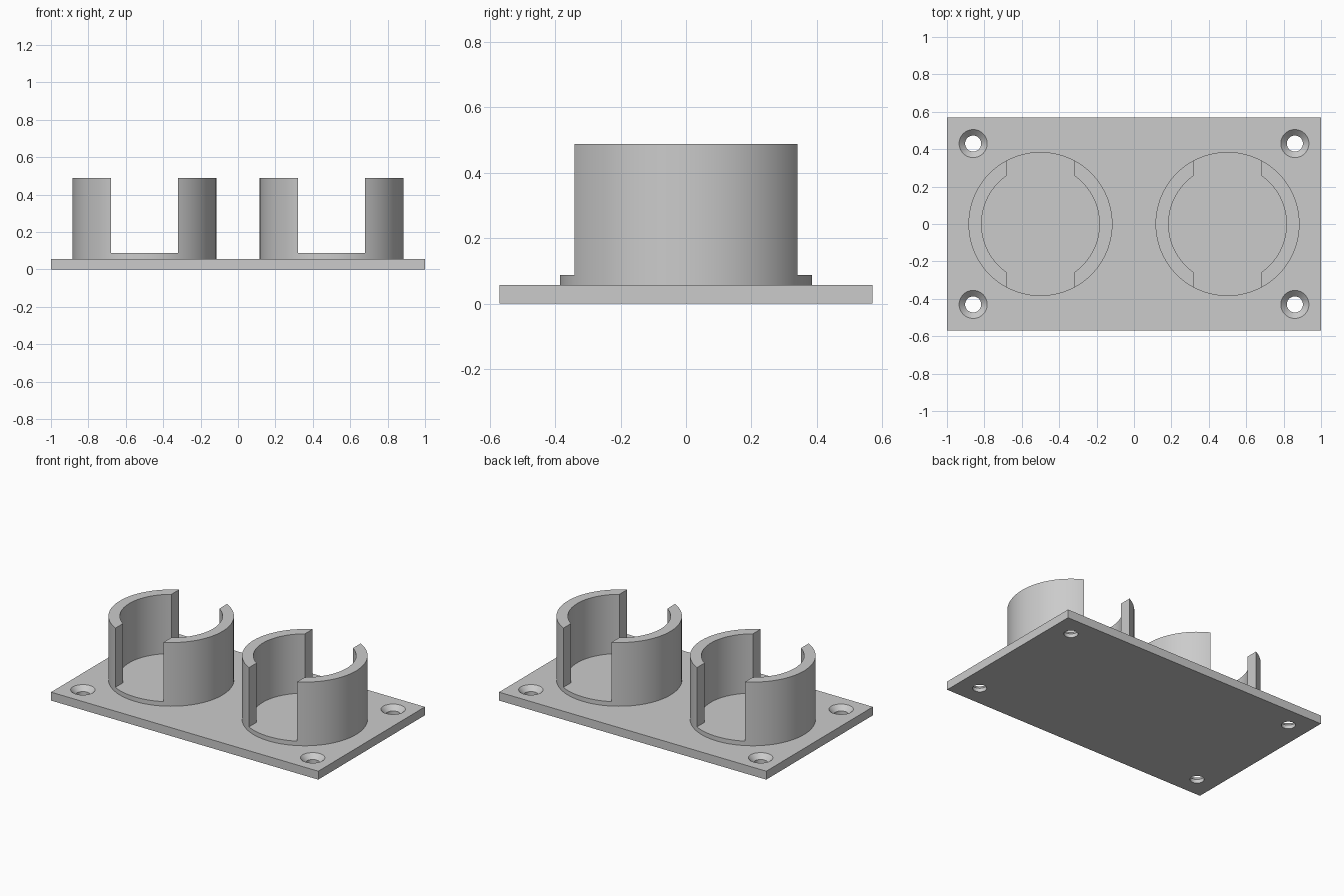
import bpy, bmesh
from math import cos, sin, acos, pi, tau

cube = bpy.data.objects.get("Cube")
if cube:
    bpy.data.objects.remove(cube, do_unlink=True)

LENGTH, DEPTH, PLATE_TOP = 2.0, 1.14, 0.057
CUP_X, CUP_R, BORE_R, FLOOR, RIM = 0.5, 0.385, 0.315, 0.087, 0.488
SLOT = 0.18          # half width of the opening through each cup
HOLE_X, HOLE_Y = 0.86, 0.43

grey = bpy.data.materials.new("plain grey")
grey.use_nodes = True
colour = (0.6, 0.6, 0.6, 1)
grey.diffuse_color = colour
grey.node_tree.nodes["Principled BSDF"].inputs["Base Color"].default_value = colour


def arc(r, start, end, n):
    return [(r * cos(start + (end - start) * i / n),
             r * sin(start + (end - start) * i / n)) for i in range(n + 1)]


def loft(name, layers, location=(0, 0, 0)):
    """Closed solid through matching outlines, given as (points, z) pairs."""
    bm = bmesh.new()
    rings = [[bm.verts.new((x, y, z)) for x, y in pts] for pts, z in layers]
    bm.faces.new(rings[0][::-1])
    bm.faces.new(rings[-1])
    for low, high in zip(rings, rings[1:]):
        for i in range(len(low)):
            j = (i + 1) % len(low)
            bm.faces.new((low[i], low[j], high[j], high[i]))
    bmesh.ops.recalc_face_normals(bm, faces=bm.faces)
    mesh = bpy.data.meshes.new(name)
    bm.to_mesh(mesh)
    bm.free()
    obj = bpy.data.objects.new(name, mesh)
    obj.location = location
    mesh.materials.append(grey)
    bpy.context.collection.objects.link(obj)
    return obj


def cut(target, cutter):
    bpy.context.view_layer.update()
    mod = target.modifiers.new("cut", 'BOOLEAN')
    mod.operation, mod.solver, mod.object = 'DIFFERENCE', 'EXACT', cutter
    bpy.context.view_layer.objects.active = target
    bpy.ops.object.modifier_apply(modifier=mod.name)
    bpy.data.objects.remove(cutter, do_unlink=True)


def smooth(obj):
    bpy.ops.object.select_all(action='DESELECT')
    obj.select_set(True)
    bpy.context.view_layer.objects.active = obj
    bpy.ops.object.shade_smooth_by_angle(angle=pi / 6)


# Base plate with four countersunk screw holes
w, d = LENGTH / 2, DEPTH / 2
outline = [(-w, -d), (w, -d), (w, d), (-w, d)]
plate = loft("base_plate", [(outline, 0), (outline, PLATE_TOP)])
narrow, wide = (arc(r, 0, tau, 48)[:-1] for r in (0.043, 0.075))
for sx in (-1, 1):
    for sy in (-1, 1):
        cut(plate, loft("screw_hole_cutter",
                        [(narrow, -0.02), (narrow, 0.025),
                         (wide, PLATE_TOP), (wide, 0.1)],
                        (sx * HOLE_X, sy * HOLE_Y, 0)))
smooth(plate)

# Two cups, bored down to a thin floor and slotted front to back
circle = arc(CUP_R, 0, tau, 96)[:-1]
half = acos(SLOT / BORE_R)
bore = (arc(BORE_R, -half, half, 36) + [(SLOT, 0.5), (-SLOT, 0.5)]
        + arc(BORE_R, pi - half, pi + half, 36) + [(-SLOT, -0.5), (SLOT, -0.5)])
for side, sx in (("right", -1), ("left", 1)):
    place = (sx * CUP_X, 0, 0)
    cup = loft(side + "_cup", [(circle, PLATE_TOP), (circle, RIM)], place)
    cut(cup, loft("bore_cutter", [(bore, FLOOR), (bore, RIM + 0.1)], place))
    smooth(cup)
